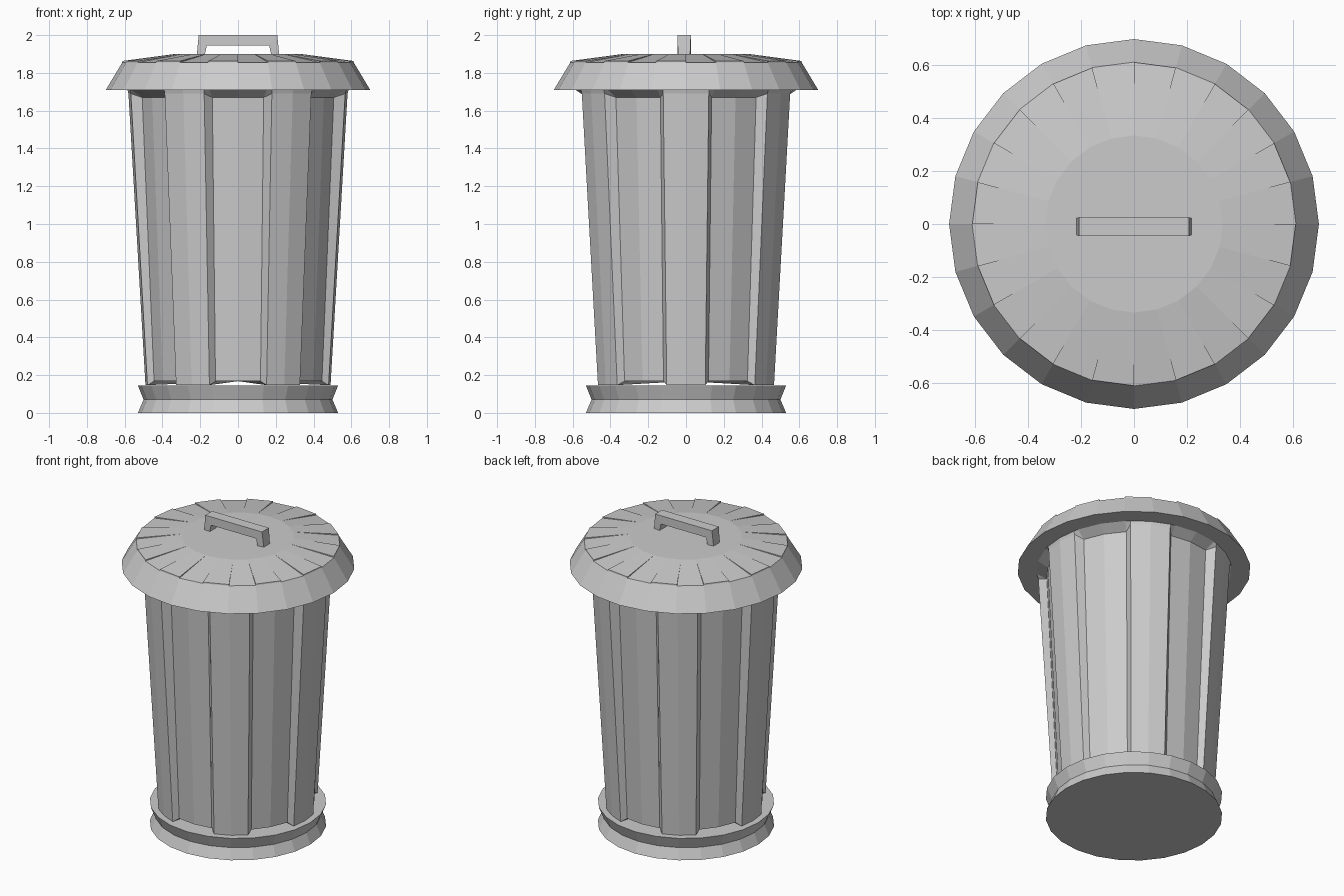
import bpy, bmesh
from math import sin, cos, radians

if "Cube" in bpy.data.objects:
    bpy.data.objects.remove(bpy.data.objects["Cube"])


def make(name, build):
    bm = bmesh.new()
    build(bm)
    bmesh.ops.recalc_face_normals(bm, faces=bm.faces)
    me = bpy.data.meshes.new(name)
    bm.to_mesh(me)
    bm.free()
    ob = bpy.data.objects.new(name, me)
    bpy.context.collection.objects.link(ob)
    return ob


def ring(bm, points):
    """points: list of (radius, angle in degrees, z)"""
    return [bm.verts.new((r * cos(radians(a)), r * sin(radians(a)), z)) for r, a, z in points]


def circle(bm, r, z, n=24):
    return ring(bm, [(r, i * 360 / n, z) for i in range(n)])


def bridge(bm, a, b):
    n = len(a)
    for i in range(n):
        j = (i + 1) % n
        bm.faces.new((a[i], a[j], b[j], b[i]))


# Base: waisted plinth
def base(bm):
    rings = [circle(bm, r, z) for r, z in ((0.53, 0), (0.5, 0.07), (0.53, 0.145))]
    for a, b in zip(rings, rings[1:]):
        bridge(bm, a, b)
    bm.faces.new(rings[0])
    bm.faces.new(rings[-1])


# Body: tapered can with six wide raised ribs and sunken panels between
def body(bm):
    low, high, rim = [], [], []
    for k in range(6):
        c = k * 60
        for off, raised in ((-15, 0), (-12, 1), (0, 1), (12, 1), (15, 0), (30, 0)):
            low.append((0.49 if raised else 0.46, c + off, 0.147 if raised else 0.168))
            high.append((0.58 if raised else 0.525, c + off, 1.69 if raised else 1.67))
            rim.append((0.585, c + off, 1.71))
    a, b, c = ring(bm, low), ring(bm, high), ring(bm, rim)
    bridge(bm, a, b)
    bridge(bm, b, c)
    mid = bm.verts.new((0, 0, 0.168))
    for i in range(len(a)):
        bm.faces.new((a[i], a[(i + 1) % len(a)], mid))


# Lid: sloped skirt, flat underside lip, radial steps and a flat centre disc
def lid(bm):
    lip = circle(bm, 0.585, 1.71)
    outer = circle(bm, 0.7, 1.71)
    edge = circle(bm, 0.613, 1.855)
    bridge(bm, lip, outer)
    bridge(bm, outer, edge)
    top, inner = [], []
    for i in range(24):
        h = 0.008 * (i % 2)
        top += [(0.612, i * 15, 1.855 + h), (0.612, i * 15 + 15, 1.855 + h)]
        inner += [(0.335, i * 15, 1.9), (0.335, i * 15 + 15, 1.9)]
    t, n = ring(bm, top), ring(bm, inner)
    bridge(bm, t, n)
    for i in range(24):
        j = (i + 1) % 24
        bm.faces.new((edge[i], edge[j], t[2 * i + 1], t[2 * i]))
    bm.faces.new(n)
    bmesh.ops.remove_doubles(bm, verts=bm.verts, dist=0.0005)
    bmesh.ops.dissolve_degenerate(bm, edges=bm.edges, dist=0.0005)


# Handle: squared arch extruded along y
def handle(bm):
    half = [(0.218, 1.895), (0.208, 2.0), (0.165, 1.945), (0.176, 1.895)]
    loops = []
    for y in (-0.046, 0.026):
        mid = -0.01
        pts = []
        for s in (-1, 1):
            pts.append([bm.verts.new((s * x, mid + (y - mid) * (0.88 if i == 0 else 1), z))
                        for i, (x, z) in enumerate(half)])
        l, r = pts
        loops.append([l[0], l[1], r[1], r[0], r[3], r[2], l[2], l[3]])
        for q in ((l[0], l[1], l[2], l[3]), (l[1], r[1], r[2], l[2]), (r[0], r[1], r[2], r[3])):
            bm.faces.new(q)
    bridge(bm, *loops)


make("base", base)
make("body", body)
make("lid", lid)
make("lid_handle", handle)
